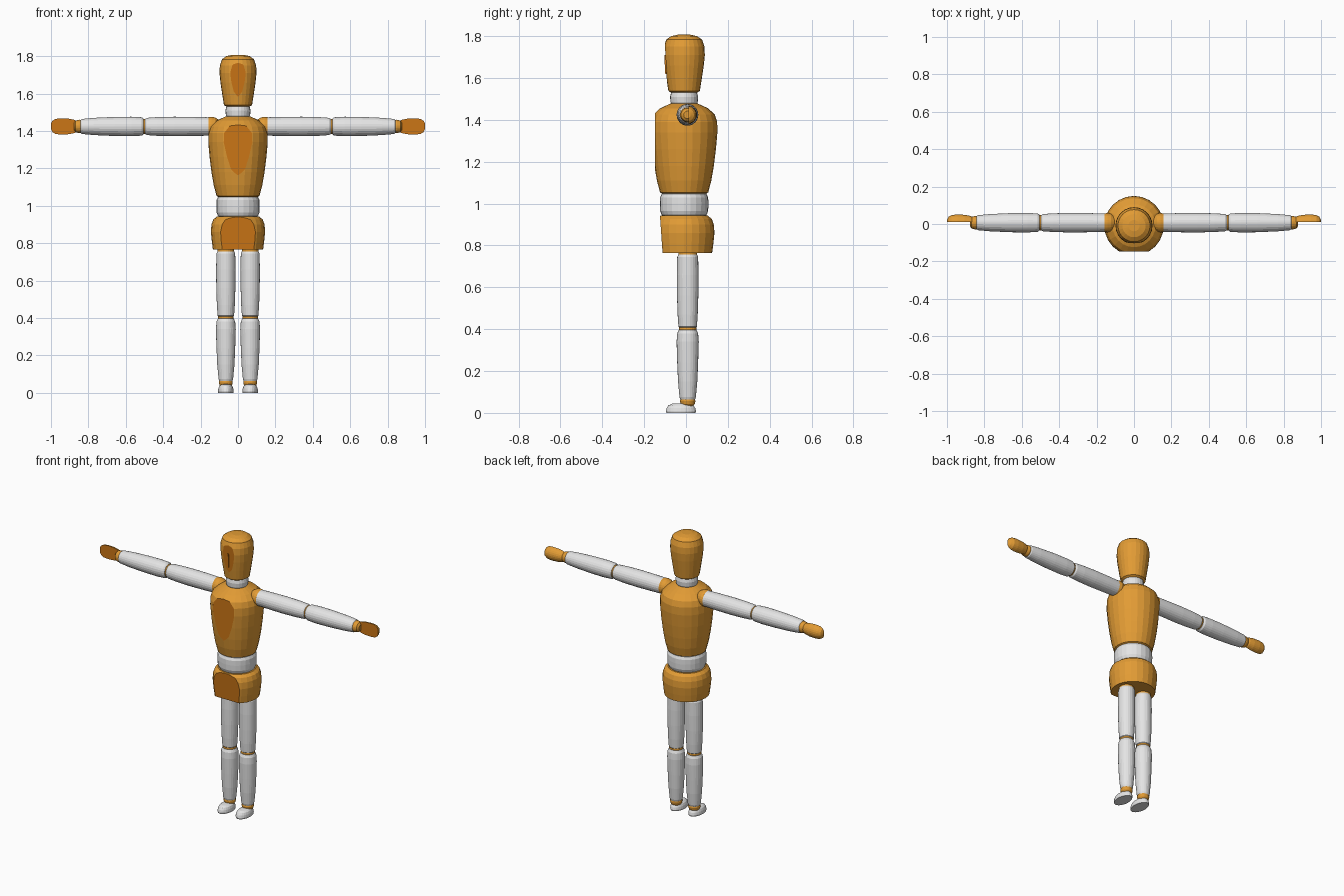
import bpy, bmesh, math
from mathutils import Matrix, Vector

default_cube = bpy.data.objects.get("Cube")
if default_cube:
    bpy.data.objects.remove(default_cube, do_unlink=True)


def material(name, colour):
    mat = bpy.data.materials.new(name)
    mat.use_nodes = True
    mat.diffuse_color = (*colour, 1)
    mat.node_tree.nodes["Principled BSDF"].inputs["Base Color"].default_value = (*colour, 1)
    return mat


WOOD = material("light wood", (0.76, 0.33, 0.035))
CUT = material("cut wood", (0.60, 0.18, 0.008))
WHITE = material("white paint", (0.78, 0.78, 0.78))
SIDES = 24


def turned(name, profile, mat, place, cut=None):
    """Turn (radius, height) points round z, place the part, and slice it flat if asked."""
    bm = bmesh.new()
    rings = []
    for r, h in profile:
        rings.append([bm.verts.new((r * math.cos(a), r * math.sin(a), h))
                      for a in (math.tau * i / SIDES for i in range(SIDES))])
    for low, high in zip(rings, rings[1:]):
        for i in range(SIDES):
            j = (i + 1) % SIDES
            bm.faces.new((low[i], low[j], high[j], high[i]))
    bm.faces.new(rings[0][::-1])
    bm.faces.new(rings[-1])
    bm.transform(place)
    if cut:
        point, normal = cut
        result = bmesh.ops.bisect_plane(
            bm, geom=bm.verts[:] + bm.edges[:] + bm.faces[:],
            plane_co=point, plane_no=normal, clear_outer=True)
        edges = [e for e in result["geom_cut"] if isinstance(e, bmesh.types.BMEdge)]
        for face in bmesh.ops.edgeloop_fill(bm, edges=edges)["faces"]:
            face.material_index = 1
    bmesh.ops.recalc_face_normals(bm, faces=bm.faces[:])
    mesh = bpy.data.meshes.new(name)
    bm.to_mesh(mesh)
    bm.free()
    mesh.materials.append(mat)
    mesh.materials.append(CUT)
    obj = bpy.data.objects.new(name, mesh)
    bpy.context.collection.objects.link(obj)
    return obj


def ball(radius, centre, steps=8):
    """Profile of a ball, open by a tiny cap at each pole."""
    angles = [math.pi * (i + 0.15) / (steps + 0.3) for i in range(steps + 1)]
    return [(radius * math.sin(a), centre - radius * math.cos(a)) for a in angles]


# Trunk: head, neck, chest, waist and hips on one axis
trunk = Matrix.Translation((0, -0.009, 0))
turned("head", [(0.062, 1.53), (0.075, 1.538), (0.085, 1.60), (0.094, 1.66), (0.099, 1.71),
                (0.097, 1.75), (0.086, 1.783), (0.062, 1.80), (0.03, 1.807)],
       WOOD, trunk, (Vector((0, -0.097, 1.69)), Vector((0, -1, -0.055))))
turned("neck", [(0.055, 1.46), (0.065, 1.485), (0.067, 1.51), (0.062, 1.53), (0.05, 1.54)],
       WHITE, trunk)
turned("chest", [(0.10, 1.045), (0.115, 1.053), (0.13, 1.11), (0.142, 1.18), (0.152, 1.26),
                 (0.159, 1.34), (0.158, 1.39), (0.147, 1.425), (0.115, 1.455), (0.065, 1.478)],
       WOOD, trunk, (Vector((0, -0.148, 1.3)), Vector((0, -1, 0))))
turned("waist", [(0.09, 0.935), (0.107, 0.945), (0.115, 0.965), (0.116, 1.0), (0.115, 1.03),
                 (0.107, 1.047), (0.09, 1.05)], WHITE, trunk)
turned("hips", [(0.134, 0.765), (0.140, 0.81), (0.145, 0.86), (0.142, 0.90), (0.132, 0.927),
                (0.113, 0.942)],
       WOOD, trunk, (Vector((0, -0.118, 0.85)), Vector((0, -1, -0.07))))

# Thin nose ridge on the flat of the face
bpy.ops.mesh.primitive_cube_add(size=1, location=(0, -0.098, 1.665))
nose = bpy.context.object
nose.name = "nose_ridge"
nose.scale = (0.004, 0.007, 0.09)
nose.rotation_euler.x = 0.055
nose.data.materials.append(CUT)

for side, label in ((1, "left"), (-1, "right")):
    # Leg: turned along z from ankle to hip
    leg = Matrix.Translation((side * 0.065, 0.008, 0))
    turned(label + "_hip_joint", [(0.044, 0.73), (0.045, 0.775)], WOOD, leg)
    turned(label + "_thigh", [(0.038, 0.405), (0.044, 0.412), (0.048, 0.47), (0.051, 0.56),
                              (0.052, 0.66), (0.050, 0.745), (0.045, 0.756)], WHITE, leg)
    turned(label + "_knee", ball(0.042, 0.402), WOOD, leg)
    turned(label + "_shin", [(0.034, 0.06), (0.039, 0.075), (0.046, 0.15), (0.050, 0.24),
                             (0.053, 0.34), (0.050, 0.38), (0.042, 0.397)], WHITE, leg)
    turned(label + "_ankle", [(0.024, 0.03), (0.034, 0.042), (0.037, 0.056), (0.034, 0.068)],
           WOOD, leg)
    foot = Matrix.Translation((side * 0.065, -0.024, 0)) @ Matrix.Diagonal((0.042, 0.072, 0.046, 1))
    turned(label + "_foot", [(0.97, 0), (1, 0.2), (0.95, 0.5), (0.83, 0.78), (0.6, 0.95),
                             (0.25, 1)], WHITE, foot)

    # Arm: turned along x from shoulder to hand
    arm = Matrix.Translation((0, 0.007, 1.424)) @ Matrix.Rotation(side * math.pi / 2, 4, "Y")
    turned(label + "_shoulder", ball(0.052, 0.142), WOOD, arm)
    turned(label + "_upper_arm", [(0.044, 0.148), (0.049, 0.158), (0.051, 0.24), (0.052, 0.34),
                                  (0.050, 0.43), (0.046, 0.487), (0.040, 0.497)], WHITE, arm)
    turned(label + "_elbow", ball(0.041, 0.50), WOOD, arm)
    turned(label + "_forearm", [(0.042, 0.504), (0.049, 0.515), (0.052, 0.57), (0.051, 0.66),
                                (0.046, 0.77), (0.040, 0.835), (0.034, 0.843)], WHITE, arm)
    turned(label + "_wrist", [(0.035, 0.835), (0.036, 0.85), (0.031, 0.868), (0.018, 0.878)],
           WOOD, arm)
    turned(label + "_hand", [(0.026, 0.855), (0.036, 0.875), (0.042, 0.905), (0.044, 0.945),
                             (0.041, 0.975), (0.031, 0.992), (0.015, 1.0)],
           WOOD, arm, (Vector((side * 0.9, 0.011, 1.424)), Vector((0, -1, 0))))
